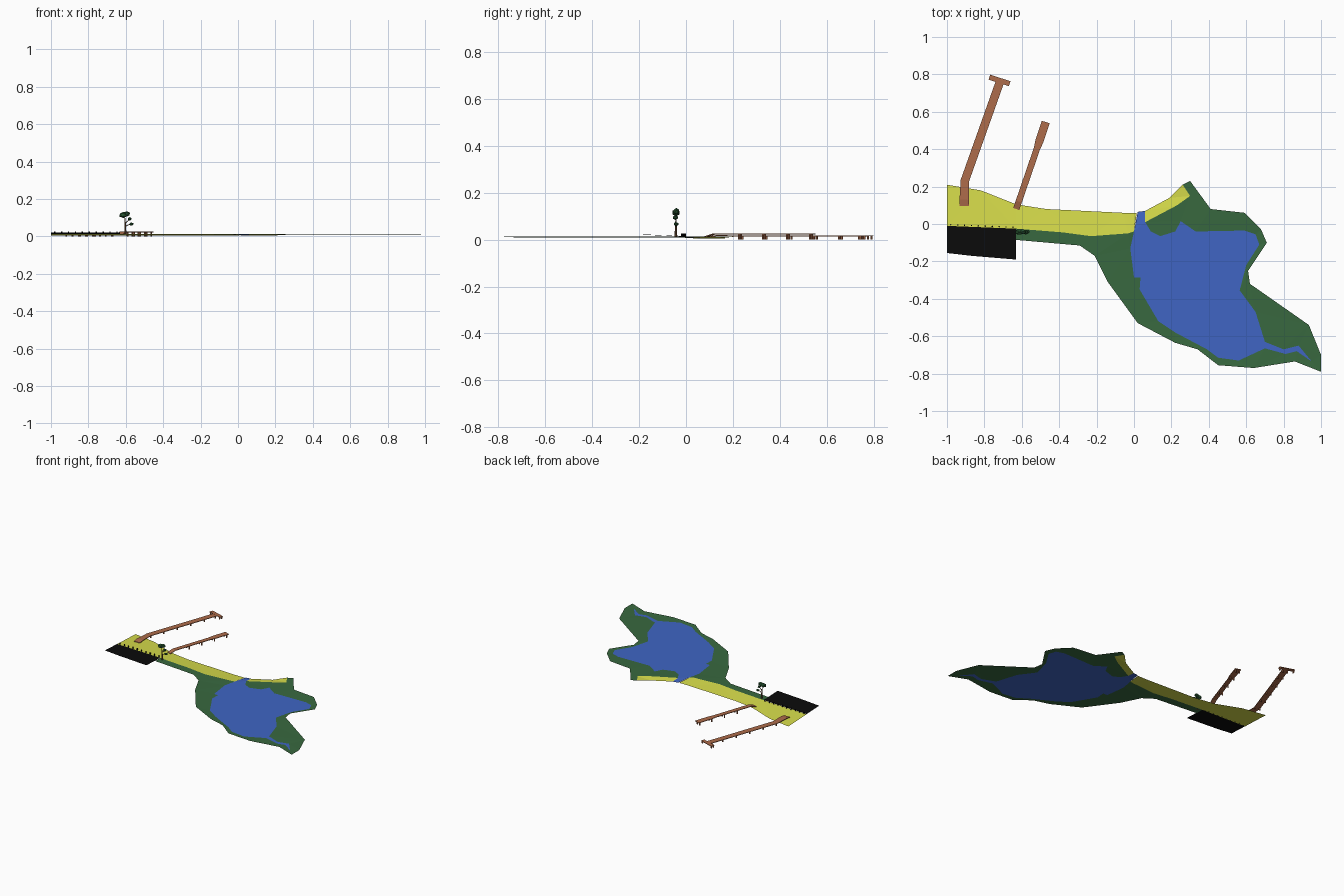
import bpy, bmesh, math
from mathutils import Vector, Matrix


def mat(name, r, g, b):
    m = bpy.data.materials.new(name)
    m.diffuse_color = (r, g, b, 1)
    return m


GREEN = mat("grass", 0.04, 0.14, 0.05)
BLUE = mat("water", 0.05, 0.13, 0.55)
SAND = mat("sand", 0.68, 0.72, 0.07)
BLACK = mat("asphalt", 0.003, 0.003, 0.003)
WOOD = mat("wood", 0.42, 0.15, 0.07)
BARK = mat("bark", 0.15, 0.07, 0.03)
LEAF = mat("leaf", 0.02, 0.09, 0.03)


def finish(bm, name, material):
    me = bpy.data.meshes.new(name)
    bm.to_mesh(me)
    bm.free()
    me.materials.append(material)
    ob = bpy.data.objects.new(name, me)
    bpy.context.collection.objects.link(ob)
    return ob


def sheet(name, pts, material):
    """Thin terrain sheet filled inside an outline of 3D points."""
    bm = bmesh.new()
    vs = [bm.verts.new(p) for p in pts]
    es = [bm.edges.new((a, b)) for a, b in zip(vs, vs[1:] + vs[:1])]
    bmesh.ops.triangle_fill(bm, edges=es, use_beauty=True, normal=(0, 0, 1))
    for f in bm.faces:
        f.normal_update()
        if f.normal.z < 0:
            f.normal_flip()
    return finish(bm, name, material)


def at(pts, z):
    return [(x, y, z) for x, y in pts]


def rod(bm, a, b, r1, r2, sides=6):
    a, b = Vector(a), Vector(b)
    d = b - a
    m = Matrix.Translation((a + b) / 2) @ d.to_track_quat('Z', 'Y').to_matrix().to_4x4()
    bmesh.ops.create_cone(bm, cap_ends=True, segments=sides, radius1=r1,
                          radius2=r2, depth=d.length, matrix=m)


def plank(bm, path, widths, thick):
    """Deck swept along a path, flat on top."""
    path = [Vector(p) for p in path]
    rings = []
    for i, p in enumerate(path):
        d = path[min(i + 1, len(path) - 1)] - path[max(i - 1, 0)]
        s = Vector((d.y, -d.x, 0)).normalized() * widths[i] / 2
        t = Vector((0, 0, thick))
        rings.append([bm.verts.new(q) for q in (p - s, p + s, p + s - t, p - s - t)])
    for r, q in zip(rings, rings[1:]):
        for k in range(4):
            bm.faces.new((r[k], r[(k + 1) % 4], q[(k + 1) % 4], q[k]))
    bm.faces.new(rings[0])
    bm.faces.new(rings[-1][::-1])
    bmesh.ops.recalc_face_normals(bm, faces=bm.faces)


def pile_pairs(bm, a, b, fractions, half, top):
    """Pairs of piles under a straight deck."""
    a, b = Vector(a), Vector(b)
    d = (b - a).normalized()
    s = Vector((d.y, -d.x)) * half
    for f in fractions:
        for k in (-1, 1):
            p = a.lerp(b, f) + s * k
            rod(bm, (p.x, p.y, 0), (p.x, p.y, top), 0.005, 0.005)


# shared borders of grass, sand and water
shore = [(0.00, -0.04), (-0.02, -0.13), (0.0, -0.285), (0.035, -0.285), (0.03, -0.35),
         (0.13, -0.52), (0.22, -0.58), (0.39, -0.67), (0.45, -0.715), (0.56, -0.73),
         (0.70, -0.665), (0.81, -0.695), (0.87, -0.68), (0.95, -0.735), (0.88, -0.65),
         (0.80, -0.67), (0.70, -0.63), (0.65, -0.47), (0.565, -0.355), (0.60, -0.22),
         (0.67, -0.11), (0.65, -0.055), (0.59, -0.035), (0.33, -0.04), (0.25, 0.015),
         (0.22, -0.04), (0.14, -0.065), (0.09, -0.04), (0.06, 0.01)]
border = [(-0.03, -0.05), (-0.23, -0.065), (-0.38, -0.045), (-0.63, -0.025)]
outer = [(-0.63, -0.085), (-0.29, -0.115), (-0.21, -0.17), (-0.14, -0.31), (0.02, -0.53),
         (0.22, -0.635), (0.34, -0.67), (0.45, -0.755), (0.64, -0.77), (0.86, -0.735),
         (1.0, -0.79), (1.0, -0.70), (0.935, -0.54), (0.62, -0.32), (0.61, -0.25),
         (0.71, -0.10), (0.68, -0.03), (0.59, 0.06), (0.41, 0.08), (0.30, 0.23),
         (0.26, 0.21)]
spit = [(0.30, 0.15), (0.23, 0.10)]
beach_edge = [(-1, 0.21), (-0.82, 0.18), (-0.63, 0.105), (-0.47, 0.08), (-0.06, 0.06),
              (0.015, 0.06)]

sheet("grass_bank", at(border, 0.013) + at(outer, 0.013) + at(spit, 0.012)
      + at(shore[::-1], 0.010), GREEN)
sheet("lagoon_water", at(shore, 0.010) + [(0.06, 0.07, 0.005), (0.02, 0.065, 0.005)], BLUE)
sheet("main_beach", at([shore[0]], 0.010) + at(border, 0.013) + [(-1, -0.01, 0.013)]
      + at(beach_edge, 0.004), SAND)
sheet("spit_beach", [(0.06, 0.01, 0.010), (0.23, 0.10, 0.012), (0.30, 0.15, 0.012),
                     (0.26, 0.21, 0.013), (0.19, 0.14, 0.005), (0.06, 0.07, 0.005)], SAND)
sheet("car_park", [(-1, -0.01, 0.014), (-1, -0.155, 0.021), (-0.87, -0.17, 0.021),
                   (-0.63, -0.19, 0.021), (-0.63, -0.025, 0.014)], BLACK)

# row of bollards between car park and beach
bm = bmesh.new()
for i in range(10):
    x = -0.98 + i * 0.037
    y = -0.004 - i * 0.0015
    rod(bm, (x, y, 0.012), (x, y, 0.026), 0.004, 0.004)
finish(bm, "bollards", BLACK)

# long pier with a T-shaped head
bm = bmesh.new()
plank(bm, [(-0.908, 0.095, 0.014), (-0.908, 0.13, 0.019), (-0.905, 0.23, 0.018),
           (-0.715, 0.765, 0.018)], [0.05, 0.05, 0.045, 0.045], 0.004)
plank(bm, [(-0.773, 0.785, 0.0185), (-0.665, 0.75, 0.0185)], [0.028, 0.028], 0.004)
pile_pairs(bm, (-0.905, 0.23), (-0.715, 0.765), [0.01, 0.2, 0.4, 0.6, 0.8, 0.96], 0.017, 0.015)
pile_pairs(bm, (-0.773, 0.785), (-0.665, 0.75), [0.06, 0.94], 0.008, 0.015)
finish(bm, "long_pier", WOOD)

# short pier
bm = bmesh.new()
plank(bm, [(-0.63, 0.08, 0.013), (-0.616, 0.12, 0.026), (-0.52, 0.40, 0.026),
           (-0.505, 0.445, 0.026), (-0.472, 0.545, 0.026)],
      [0.034, 0.034, 0.034, 0.044, 0.044], 0.004)
pile_pairs(bm, (-0.616, 0.12), (-0.472, 0.545), [0.26, 0.5, 0.74, 0.97], 0.013, 0.023)
finish(bm, "short_pier", WOOD)

# tree: trunk with branches and leaf clumps
bm = bmesh.new()
rod(bm, (-0.602, -0.043, 0.012), (-0.602, -0.043, 0.06), 0.006, 0.004)
rod(bm, (-0.602, -0.043, 0.058), (-0.606, -0.043, 0.11), 0.004, 0.002)
rod(bm, (-0.602, -0.043, 0.055), (-0.575, -0.043, 0.066), 0.003, 0.0015)
rod(bm, (-0.603, -0.043, 0.07), (-0.58, -0.043, 0.092), 0.003, 0.0015)
finish(bm, "tree_trunk", BARK)

bm = bmesh.new()
for c, s in [((-0.613, -0.043, 0.115), (0.025, 0.017, 0.017)),
             ((-0.596, -0.041, 0.120), (0.021, 0.014, 0.015)),
             ((-0.579, -0.045, 0.094), (0.012, 0.013, 0.010)),
             ((-0.570, -0.042, 0.066), (0.013, 0.011, 0.009))]:
    bmesh.ops.create_icosphere(bm, subdivisions=1, radius=1,
                               matrix=Matrix.Translation(c) @ Matrix.Diagonal((*s, 1)))
finish(bm, "tree_leaves", LEAF)
